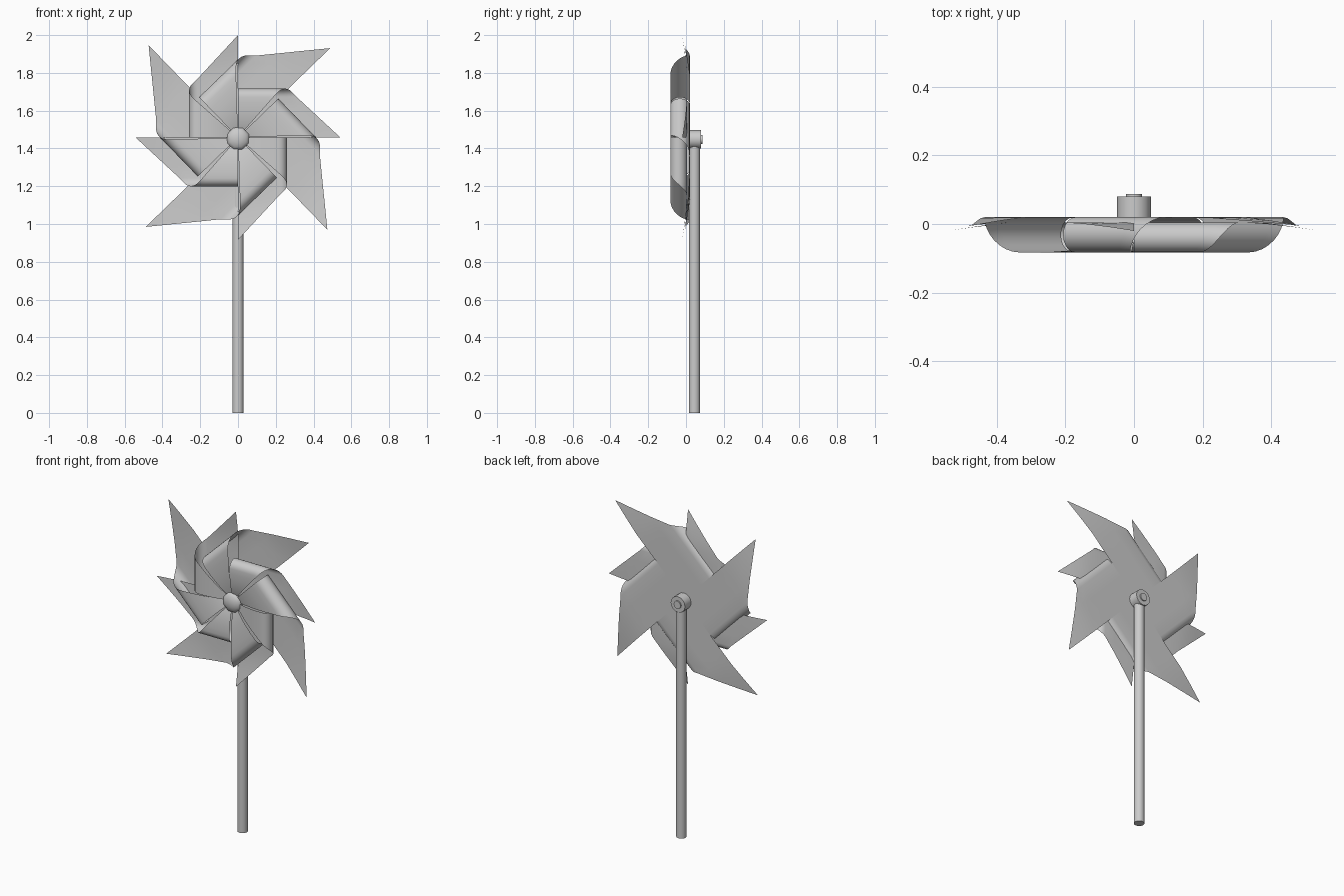
import bpy, bmesh, math
from mathutils import Matrix, Vector

cube = bpy.data.objects.get("Cube")
if cube:
    bpy.data.objects.remove(cube, do_unlink=True)

# One plain grey for every part
grey = bpy.data.materials.new("plain grey")
grey.use_nodes = True
GREY = (0.6, 0.6, 0.6, 1.0)
grey.diffuse_color = GREY
grey.node_tree.nodes["Principled BSDF"].inputs["Base Color"].default_value = GREY

CENTRE_Z = 1.458


def finish(name, bm, angle=35):
    """Turn a bmesh into a shaded, coloured object."""
    mesh = bpy.data.meshes.new(name)
    bm.to_mesh(mesh)
    bm.free()
    obj = bpy.data.objects.new(name, mesh)
    bpy.context.collection.objects.link(obj)
    mesh.materials.append(grey)
    bpy.ops.object.select_all(action='DESELECT')
    obj.select_set(True)
    bpy.context.view_layer.objects.active = obj
    bpy.ops.object.shade_smooth_by_angle(angle=math.radians(angle))
    return obj


def cylinder(name, radius, start, end, sides):
    """Capped cylinder between two points."""
    start, end = Vector(start), Vector(end)
    axis = end - start
    turn = axis.to_track_quat('Z', 'Y').to_matrix().to_4x4()
    bm = bmesh.new()
    bmesh.ops.create_cone(bm, cap_ends=True, segments=sides, radius1=radius, radius2=radius,
                          depth=axis.length, matrix=Matrix.Translation((start + end) / 2) @ turn)
    return finish(name, bm)


def sheet(name, reach, angle, y_flat, roll, roll_start, t_start, bend):
    """Four paper vanes: flat blade, half-round roll, then a flap back to the hub."""
    # Rows of (distance along the folded side, depth, width of the paper)
    rows = []
    for i in range(4):
        f = i / 3
        rows.append((roll_start * f, y_flat, reach + (t_start - reach) * f))
    arc = math.pi * roll
    total = roll_start * 2 + arc
    for i in range(1, 11):
        a = math.pi * i / 10
        width = t_start * (1 - arc * i / 10 / (total - roll_start))
        rows.append((roll_start + roll * math.sin(a), y_flat - roll * (1 - math.cos(a)), width))
    y_front = y_flat - 2 * roll
    for i in range(1, 8):
        f = i / 7
        width = t_start * (1 - (arc + roll_start * f) / (total - roll_start))
        rows.append((roll_start * (1 - f), y_front + 0.045 * f ** 2.5, max(width, 0.004)))

    bm = bmesh.new()
    columns = 6
    for quarter in range(4):
        th = math.radians(angle + 90 * quarter)
        t_dir = Vector((math.cos(th), 0, math.sin(th)))
        s_dir = Vector((-math.sin(th), 0, math.cos(th)))
        grid = []
        for k, (s, y, width) in enumerate(rows):
            line = []
            for c in range(columns + 1):
                t = width * c / columns
                lean = max(0, math.hypot(s, t) / reach - 0.7) / 0.3 * bend if k < 4 else 0
                p = s_dir * s + t_dir * t + Vector((0, y - lean, CENTRE_Z))
                line.append(bm.verts.new(p))
            grid.append(line)
        for a, b in zip(grid, grid[1:]):
            for c in range(columns):
                bm.faces.new((a[c], a[c + 1], b[c + 1], b[c]))
    return finish(name, bm, 50)


# Paper vanes: larger rear sheet on the diagonals, smaller front sheet upright
sheet("rear_vanes", 0.68, 44.1, 0.02, 0.0515, 0.245, 0.37, 0.025)
sheet("front_vanes", 0.542, 0, 0.005, 0.044, 0.215, 0.31, 0.025)

# Front hub: flattened faceted bead
bm = bmesh.new()
bmesh.ops.create_uvsphere(bm, u_segments=8, v_segments=8, radius=0.065)
bmesh.ops.transform(bm, verts=bm.verts,
                    matrix=Matrix.Translation((0, -0.05, 1.452))
                    @ Matrix.Diagonal((1, 0.5, 1, 1))
                    @ Matrix.Rotation(math.pi / 2, 4, 'X')
                    @ Matrix.Rotation(math.pi / 8, 4, 'Z'))
finish("hub_bead", bm, 50)

# Axle pin, rear collar with its small end cap, and the stick
cylinder("axle_pin", 0.012, (0, -0.05, 1.45), (0, 0.03, 1.45), 8)
cylinder("rear_collar", 0.049, (0, 0.02, 1.448), (0, 0.08, 1.448), 16)
cylinder("collar_cap", 0.024, (0, 0.078, 1.448), (0, 0.087, 1.448), 12)
cylinder("stick", 0.03, (0, 0.045, 0), (0, 0.045, 1.43), 12)
